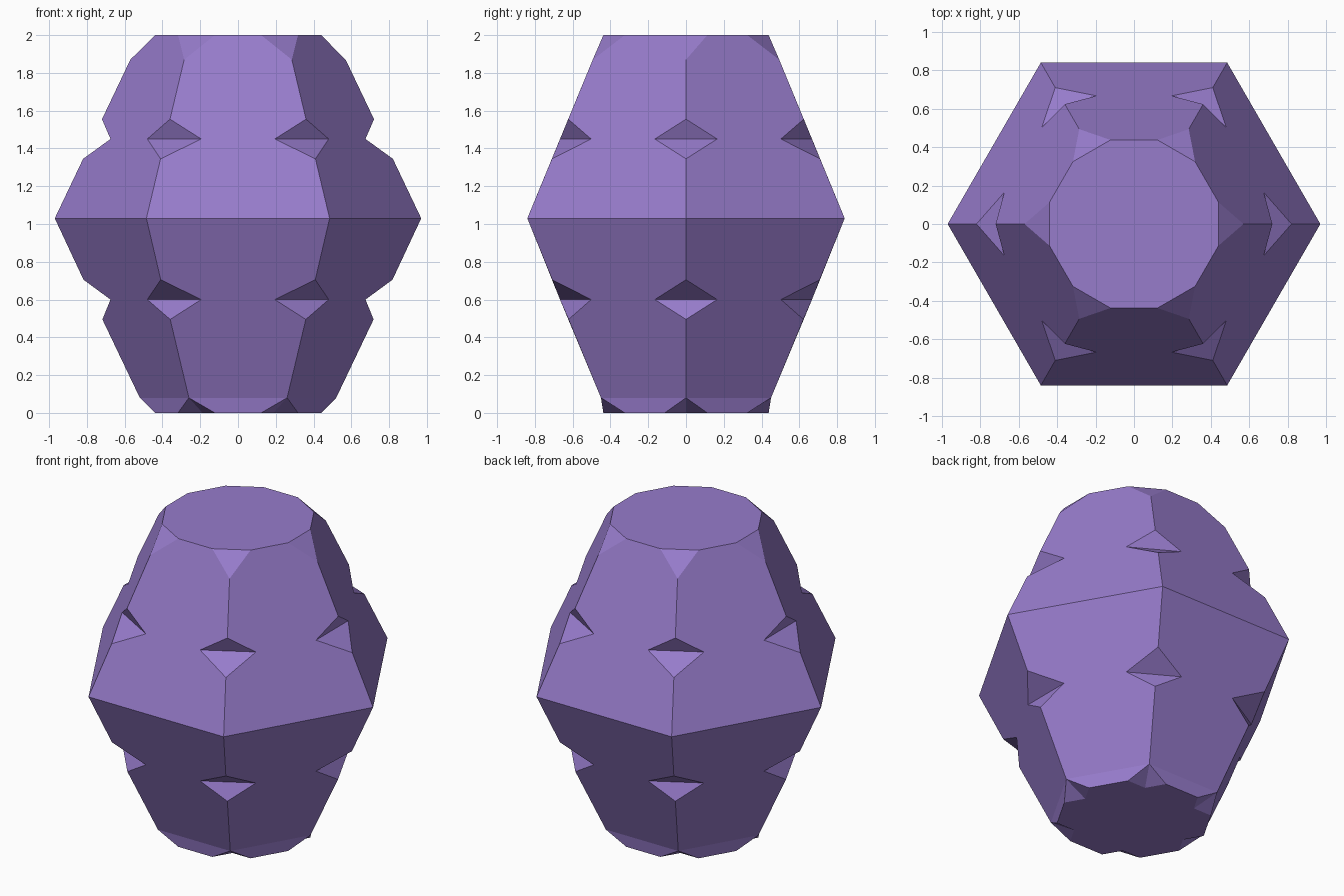
import bpy, bmesh, math

if "Cube" in bpy.data.objects:
    bpy.data.objects.remove(bpy.data.objects["Cube"])

SIDES = 6
# (radius, tangential offset, height) of points around one hexagon corner
CORNER = {
    "mid": (0.97, 0, 1.03),
    # upper half: notch and clipped top corner
    "u_low": (0.82, 0, 1.345), "u_side": (0.675, 0.165, 1.45),
    "u_high": (0.72, 0, 1.555), "u_tip": (0.57, 0, 1.87), "u_rim": (0.44, 0.113, 2.0),
    # lower half: notch and indented bottom corner
    "d_low": (0.818, 0, 0.705), "d_side": (0.675, 0.165, 0.60),
    "d_high": (0.718, 0, 0.495), "d_tip": (0.52, 0, 0.08), "d_rim": (0.44, 0.113, 0.0),
    "d_in": (0.375, 0, 0.0),
}

bm = bmesh.new()
cache = {}


def vert(i, name, sign=1):
    """Vertex of corner i; sign picks the left or right twin."""
    r, t, z = CORNER[name]
    key = (i % SIDES, name, sign if t else 0)
    if key not in cache:
        a = i * math.tau / SIDES
        t *= sign
        cache[key] = bm.verts.new((r * math.cos(a) - t * math.sin(a),
                                   r * math.sin(a) + t * math.cos(a), z))
    return cache[key]


for i in range(SIDES):
    for h in "ud":
        # large side panel between two corners
        names = ["mid"] + [f"{h}_{n}" for n in ("low", "side", "high", "tip")]
        if h == "u":
            names.append("u_rim")
        left = [vert(i, n, 1) for n in names]
        right = [vert(i + 1, n, -1) for n in names]
        bm.faces.new(left + right[::-1])
        # wedge notch in the corner edge
        for n in ("low", "high"):
            bm.faces.new([vert(i, f"{h}_{n}"), vert(i, f"{h}_side", 1), vert(i, f"{h}_side", -1)])
    # clipped top corner
    bm.faces.new([vert(i, "u_tip"), vert(i, "u_rim", 1), vert(i, "u_rim", -1)])
    # steep strip at the foot and indented bottom corner
    bm.faces.new([vert(i, "d_tip"), vert(i, "d_rim", 1),
                  vert(i + 1, "d_rim", -1), vert(i + 1, "d_tip")])
    for s in (1, -1):
        bm.faces.new([vert(i, "d_tip"), vert(i, "d_rim", s), vert(i, "d_in")])

# flat top and bottom
bm.faces.new([vert(i, "u_rim", s) for i in range(SIDES) for s in (-1, 1)])
bm.faces.new([v for i in range(SIDES)
              for v in (vert(i, "d_rim", -1), vert(i, "d_in"), vert(i, "d_rim", 1))])
bmesh.ops.recalc_face_normals(bm, faces=bm.faces[:])

mesh = bpy.data.meshes.new("faceted_gem")
bm.to_mesh(mesh)
bm.free()
gem = bpy.data.objects.new("faceted_gem", mesh)
bpy.context.collection.objects.link(gem)

mat = bpy.data.materials.new("purple")
mat.diffuse_color = (0.31, 0.20, 0.60, 1)
mat.use_nodes = True
mat.node_tree.nodes["Principled BSDF"].inputs["Base Color"].default_value = mat.diffuse_color
mesh.materials.append(mat)
